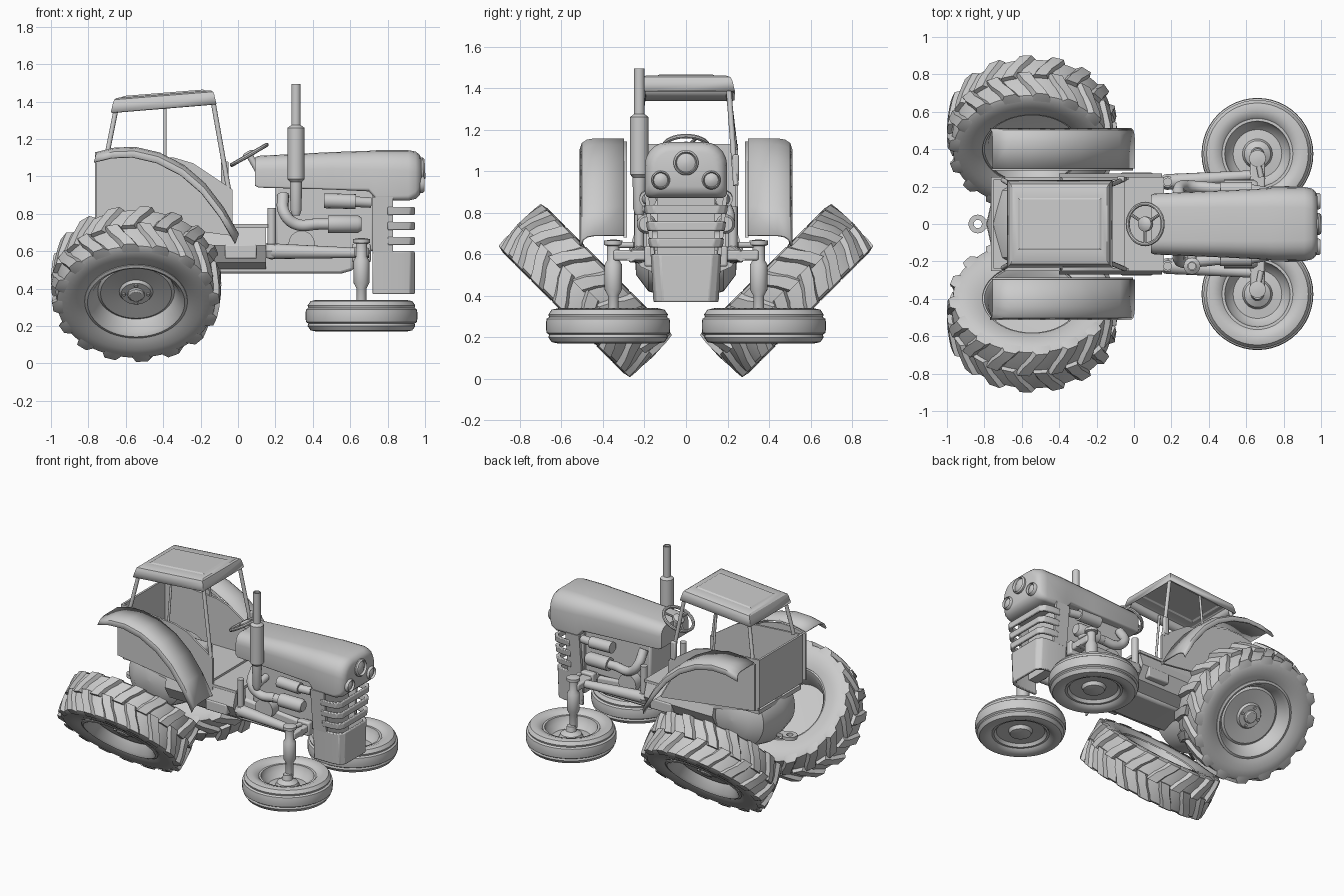
import bpy, bmesh, math
from mathutils import Vector, Matrix

if "Cube" in bpy.data.objects:
    bpy.data.objects.remove(bpy.data.objects["Cube"])

grey = bpy.data.materials.new("plain_grey")
grey.use_nodes = True
grey.diffuse_color = (0.6, 0.6, 0.6, 1)
grey.node_tree.nodes["Principled BSDF"].inputs["Base Color"].default_value = (0.6, 0.6, 0.6, 1)


def finish(name, bm, mirror=False, bevel=0, angle=35):
    bmesh.ops.recalc_face_normals(bm, faces=bm.faces)
    mesh = bpy.data.meshes.new(name)
    bm.to_mesh(mesh)
    bm.free()
    mesh.materials.append(grey)
    ob = bpy.data.objects.new(name, mesh)
    bpy.context.collection.objects.link(ob)
    for o in bpy.context.selected_objects:
        o.select_set(False)
    ob.select_set(True)
    bpy.context.view_layer.objects.active = ob
    bpy.ops.object.shade_smooth_by_angle(angle=math.radians(angle))
    if bevel:
        b = ob.modifiers.new("bevel", 'BEVEL')
        b.width, b.segments = bevel, 2
    if mirror:
        ob.modifiers.new("mirror", 'MIRROR').use_axis = (False, True, False)
    return ob


def skin(bm, rings, closed=True, caps=True):
    """Bridge rings of points that share the same count."""
    vr = [[bm.verts.new(p) for p in r] for r in rings]
    n = len(vr[0])
    for a, b in zip(vr, vr[1:]):
        for i in range(n if closed else n - 1):
            bm.faces.new((a[i], a[(i + 1) % n], b[(i + 1) % n], b[i]))
    if caps:
        bm.faces.new(vr[0])
        bm.faces.new(vr[-1])


def frame(pos, axis):
    return Matrix.Translation(pos) @ Vector(axis).to_track_quat('Z', 'Y').to_matrix().to_4x4()


def lathe(name, profile, pos, axis=(0, 0, 1), mirror=False, segs=32, loop=False):
    """Revolve (radius, height) pairs about an axis."""
    bm = bmesh.new()
    pts = profile + profile[:1] if loop else profile
    skin(bm, [[(max(r, 0.001) * math.cos(t), max(r, 0.001) * math.sin(t), h)
               for t in (math.tau * i / segs for i in range(segs))] for r, h in pts], caps=not loop)
    bmesh.ops.remove_doubles(bm, verts=bm.verts, dist=1e-5)
    bm.transform(frame(pos, axis))
    return finish(name, bm, mirror)


def rod(name, a, b, r, r2=None, mirror=False, segs=16):
    d = Vector(b) - Vector(a)
    return lathe(name, [(r, 0), (r2 or r, d.length)], a, d, mirror, segs)


def box(name, lo, hi, mirror=False, bevel=0.0):
    (x0, y0, z0), (x1, y1, z1) = lo, hi
    bm = bmesh.new()
    skin(bm, [[(x0, y0, z), (x1, y0, z), (x1, y1, z), (x0, y1, z)] for z in (z0, z1)])
    return finish(name, bm, mirror, bevel)


def plate(name, outline, y0, y1, mirror=False, bevel=0.0):
    bm = bmesh.new()
    skin(bm, [[(x, y, z) for x, z in outline] for y in (y0, y1)])
    return finish(name, bm, mirror, bevel)


def rounded(x, hw, zb, zt, rt, rb):
    """Cross-section with rounded corners, facing along x."""
    out = []
    for k, (sy, z, r) in enumerate([(1, zt - rt, rt), (-1, zt - rt, rt), (-1, zb + rb, rb), (1, zb + rb, rb)]):
        for i in range(6):
            t = math.pi / 2 * (k + i / 5)
            out.append((x, sy * (hw - r) + r * math.cos(t), z + r * math.sin(t)))
    return out


def loft(name, sections):
    bm = bmesh.new()
    skin(bm, [rounded(*s) for s in sections])
    return finish(name, bm)


def nose_band(name, z0, z1, w0, w1, x0):
    """Hollow U-shaped band that wraps around the nose."""
    rings = []
    for z, w in ((z0, w0), (z1, w1)):
        side = [(x0, w), (0.87, w), (0.92, w - 0.012), (0.945, w - 0.045)]
        outer = side + [(x, -y) for x, y in reversed(side)]
        rings.append([(x, y, z) for x, y in outer] +
                     [(max(x - 0.02, x0), y * (w - 0.02) / w, z) for x, y in reversed(outer)])
    bm = bmesh.new()
    skin(bm, rings)
    return finish(name, bm, bevel=0.006)


def pipe(name, pts, r, mirror=False):
    cu = bpy.data.curves.new(name, 'CURVE')
    cu.dimensions, cu.bevel_depth, cu.bevel_resolution, cu.use_fill_caps = '3D', r, 3, True
    sp = cu.splines.new('BEZIER')
    sp.bezier_points.add(len(pts) - 1)
    for bp, p in zip(sp.bezier_points, pts):
        bp.co, bp.handle_left_type, bp.handle_right_type = p, 'AUTO', 'AUTO'
    cu.materials.append(grey)
    ob = bpy.data.objects.new(name, cu)
    bpy.context.collection.objects.link(ob)
    if mirror:
        ob.modifiers.new("mirror", 'MIRROR').use_axis = (False, True, False)


# Rear wheels, splayed at 45 degrees
hub, out = Vector((-0.545, 0.485, 0.425)), Vector((0, 1, -1)).normalized()
half = [(0.265, 0.125), (0.3, 0.14), (0.35, 0.148), (0.4, 0.146), (0.422, 0.135), (0.43, 0.06)]
lathe("rear_tyre", half + [(r, -h) for r, h in reversed(half)], hub, out, True, 64, True)
lathe("rear_rim", [(0, 0.075), (0.08, 0.075), (0.09, 0.06), (0.19, 0.07), (0.205, 0.06), (0.24, 0.125),
                   (0.26, 0.14), (0.275, 0.135), (0.275, -0.115), (0.255, -0.12), (0.235, -0.09),
                   (0.205, 0.035), (0.09, 0.04), (0, 0.04)], hub, out, True, 48)
lathe("rear_hub", [(0.045, 0.07), (0.045, 0.088), (0.035, 0.095), (0, 0.095)], hub, out, True, 24)
lugs = bmesh.new()
for i in range(16):
    for side in (-1, 1):
        rings = []
        for h, top, sweep in ((-0.01, 0.456, 0), (0.05, 0.455, 0.07), (0.1, 0.452, 0.16),
                              (0.143, 0.447, 0.22), (0.151, 0.41, 0.23)):
            a = math.tau * (i + 0.25 * side) / 16 + sweep
            low = min(top - 0.015, 0.42)
            rings.append([(r * math.cos(a + d), r * math.sin(a + d), side * h)
                          for r, d in ((low, -0.115), (top, -0.07), (top, 0.07), (low, 0.115))])
        skin(lugs, rings)
lugs.transform(frame(hub, out))
finish("rear_tyre_lugs", lugs, True)
bolts = bmesh.new()
for i in range(4):
    a = math.tau * i / 4
    bmesh.ops.create_cone(bolts, cap_ends=True, segments=8, radius1=0.01, radius2=0.01, depth=0.02,
                          matrix=Matrix.Translation((0.065 * math.cos(a), 0.065 * math.sin(a), 0.075)))
bolts.transform(frame(hub, out))
finish("rear_wheel_bolts", bolts, True)

# Front wheels, lying flat, with their kingpins
fx, fy = 0.66, 0.375
half = [(0.185, 0.055), (0.2, 0.072), (0.24, 0.085), (0.272, 0.078), (0.288, 0.055), (0.284, 0.042),
        (0.296, 0.034), (0.299, 0.015)]
lathe("front_tyre", half + [(r, -h) for r, h in reversed(half)], (fx, fy, 0.255), mirror=True, segs=48, loop=True)
lathe("front_rim", [(0, 0.07), (0.028, 0.07), (0.035, 0.035), (0.07, 0.015), (0.08, -0.01), (0.13, -0.015),
                    (0.165, 0.02), (0.175, 0.06), (0.195, 0.06), (0.195, -0.06), (0.175, -0.06), (0.16, -0.04),
                    (0.08, -0.035), (0.07, -0.06), (0.03, -0.07), (0, -0.07)], (fx, fy, 0.255), mirror=True, segs=40)
lathe("kingpin", [(0.026, 0.3), (0.026, 0.4), (0.042, 0.43), (0.042, 0.55), (0.03, 0.57), (0.03, 0.64),
                  (0.045, 0.645), (0.045, 0.665), (0.015, 0.67)], (fx, 0.35, 0), mirror=True, segs=20)
box("front_axle", (fx - 0.04, -0.35, 0.57), (fx + 0.04, 0.35, 0.62), bevel=0.01)
box("axle_bracket", (fx - 0.05, 0.15, 0.54), (fx + 0.05, 0.2, 0.64), True, 0.01)
rod("steering_drag_link", (0.18, 0.225, 0.6), (0.7, 0.265, 0.59), 0.042, 0.025, True)
rod("drag_link_arm", (0.68, 0.25, 0.645), (0.66, 0.35, 0.645), 0.015, mirror=True)
rod("steering_post", (0.18, 0.225, 0.58), (0.18, 0.225, 0.83), 0.023, mirror=True)
lathe("steering_joint", [(0, -0.045), (0.03, -0.035), (0.043, 0), (0.03, 0.035), (0, 0.045)],
      (0.18, 0.225, 0.6), mirror=True, segs=16)

# Bonnet and hollow nose with wrap-around grille bars
loft("bonnet", [(0.09, 0.155, 0.95, 1.1, 0.06, 0.01), (0.11, 0.163, 0.94, 1.11, 0.075, 0.01),
                (0.5, 0.18, 0.93, 1.13, 0.09, 0.01), (0.7, 0.19, 0.92, 1.137, 0.1, 0.02),
                (0.74, 0.195, 0.875, 1.14, 0.105, 0.02), (0.91, 0.198, 0.87, 1.14, 0.11, 0.03),
                (0.95, 0.19, 0.88, 1.133, 0.11, 0.04), (0.972, 0.172, 0.9, 1.115, 0.1, 0.05),
                (0.98, 0.15, 0.925, 1.095, 0.08, 0.05)])
for z, w in ((0.815, 0.2), (0.735, 0.19), (0.655, 0.18)):
    nose_band("grille_bar", z - 0.022, z + 0.022, w - 0.003, w + 0.003, 0.8)
nose_band("nose_lower", 0.37, 0.6, 0.157, 0.17, 0.72)
cheek = bmesh.new()
skin(cheek, [[(x, w + d, z) for x, d in ((0.72, -0.02), (0.83, -0.02), (0.83, 0), (0.72, 0))]
             for z, w in ((0.59, 0.17), (0.89, 0.2))])
finish("nose_cheek", cheek, True)
loft("radiator", [(0.72, 0.14, 0.45, 0.9, 0.01, 0.01), (0.79, 0.14, 0.45, 0.9, 0.01, 0.01)])
lamp = [(1.0, -0.05), (1.0, 0.015), (0.85, 0.025), (0.75, 0.01), (0.4, 0.02), (0, 0.022)]
lathe("top_headlamp", [(r * 0.06, h) for r, h in lamp], (0.975, 0, 1.04), (1, 0, 0.05))
lathe("side_headlamp", [(r * 0.045, h) for r, h in lamp], (0.972, 0.122, 0.957), (1, 0, 0), True)

# Engine and exhaust
box("engine_block", (0.2, -0.12, 0.6), (0.73, 0.12, 0.95), bevel=0.015)
rod("engine_filter", (0.46, 0.185, 0.87), (0.63, 0.185, 0.865), 0.04, mirror=True)
rod("filter_cap", (0.62, 0.185, 0.865), (0.71, 0.17, 0.86), 0.028, mirror=True)
lathe("starter_motor", [(0.03, 0), (0.03, 0.08), (0.047, 0.08), (0.047, 0.24), (0.035, 0.26)],
      (0.4, 0.19, 0.745), (1, 0, 0), True, 20)
pipe("manifold", [(0.24, 0.14, 0.9), (0.25, 0.2, 0.8), (0.31, 0.2, 0.745), (0.43, 0.19, 0.745)], 0.032, True)
rod("flywheel_cover", (0.34, 0.1, 0.64), (0.34, 0.19, 0.64), 0.07, mirror=True, segs=24)
lathe("exhaust_stack", [(0.02, 0.79), (0.03, 0.82), (0.032, 0.97), (0.045, 0.985), (0.045, 1.26),
                        (0.025, 1.275), (0.025, 1.495), (0.018, 1.495), (0.018, 1.45)], (0.31, -0.225, 0), segs=20)
rod("exhaust_elbow", (0.31, -0.225, 0.82), (0.31, -0.11, 0.84), 0.025)

# Chassis, flared skirts and rear housing
plate("chassis_beam", [(-0.5, 0.5), (-0.1, 0.48), (0.55, 0.48), (0.62, 0.5), (0.62, 0.6), (0.1, 0.65), (-0.5, 0.65)],
      -0.14, 0.14, bevel=0.015)
skirt = bmesh.new()
skin(skirt, [[(x, y, z) for y, z in ((0.13, 0.745), (0.235, 0.745), (0.27, 0.63), (0.22, 0.54), (0.13, 0.5))]
             for x in (-0.4, 0.15)])
finish("side_skirt", skirt, True)
box("tool_box", (-0.07, 0.2, 0.56), (0.1, 0.275, 0.635), True, 0.008)
box("foot_plate", (-0.1, -0.25, 0.725), (0.16, 0.25, 0.745))
lathe("rear_housing", [(0, -0.25), (0.13, -0.24), (0.21, -0.18), (0.25, 0), (0.21, 0.18), (0.13, 0.24), (0, 0.25)],
      (-0.54, 0, 0.63), (0, 1, 0))
box("hitch_bar", (-0.81, -0.025, 0.49), (-0.6, 0.025, 0.515))
lathe("hitch_ring", [(0.05, 0), (0.05, 0.025), (0.022, 0.025), (0.022, 0)], (-0.835, 0, 0.49), segs=20, loop=True)

# Fenders with a rolled outer edge
arc = [(-0.755, 1.125), (-0.66, 1.148), (-0.55, 1.152), (-0.42, 1.122), (-0.29, 1.055), (-0.18, 0.96),
       (-0.08, 0.83), (0.0, 0.69)]
strip = bmesh.new()
skin(strip, [[(x - 0.3 * d, y, z - d) for x, z in arc] for y, d in
             ((0.298, 0), (0.44, 0), (0.475, 0.006), (0.497, 0.02), (0.507, 0.05))], closed=False, caps=False)
ob = finish("fender_strip", strip, True)
ob.modifiers.new("thickness", 'SOLIDIFY').thickness = 0.012
ob.modifiers["thickness"].offset = 0
plate("fender_panel", [(x - 0.005, z - 0.01) for x, z in arc] + [(-0.09, 0.69), (-0.76, 0.78)], 0.285, 0.3, True)

# Cab walls, interior and roof
plate("cab_side", [(-0.755, 0.76), (-0.755, 1.13), (-0.34, 1.1), (-0.24, 1.07), (-0.03, 0.93), (-0.03, 0.68),
                   (-0.4, 0.68)], 0.235, 0.25, True)
box("cab_back", (-0.765, -0.25, 0.78), (-0.75, 0.25, 1.13))
box("cab_floor", (-0.755, -0.24, 0.73), (-0.05, 0.24, 0.76))
box("mirror_box", (-0.09, 0.225, 0.95), (-0.05, 0.255, 1.08), bevel=0.008)
box("seat_base", (-0.5, -0.12, 0.75), (-0.28, 0.12, 0.84), bevel=0.02)
rod("rear_post", (-0.7, 0.235, 1.12), (-0.65, 0.205, 1.37), 0.013, mirror=True)
rod("middle_post", (-0.39, 0.24, 1.1), (-0.39, 0.205, 1.41), 0.008, mirror=True)
rod("front_post", (-0.05, 0.24, 0.93), (-0.135, 0.205, 1.41), 0.013, mirror=True)
roof = bmesh.new()
rings = []
for d, e, z in ((0, 0, -0.07), (0.012, 0.012, -0.02), (0.018, 0.02, -0.004), (0.03, 0.04, 0.004),
                (0.06, 0.095, 0.006), (0.07, 0.105, 0.012)):
    rings.append([(x, y, 1.435 + z + 0.08 * (x + 0.4)) for x, y in
                  ((-0.68 + d, -0.235 + e), (-0.115 - d, -0.235 + e),
                   (-0.115 - d, 0.235 - e), (-0.68 + d, 0.235 - e))])
skin(roof, rings, caps=False)
roof.faces.new([v for v in roof.verts][-4:])
ob = finish("roof", roof, angle=25)
ob.modifiers.new("thickness", 'SOLIDIFY').thickness = 0.012

# Steering wheel
mid, up = Vector((0.06, 0, 1.115)), Vector((-0.5, 0, 0.87))
lathe("steering_wheel", [(0.108 + 0.011 * math.cos(t), 0.011 * math.sin(t)) for t in
                         (math.tau * i / 8 for i in range(8))], mid, up, segs=32, loop=True)
rod("steering_column", mid + up * 0.01, mid - up * 0.18, 0.018)
for k in range(3):
    a = math.tau * k / 3
    rod("wheel_spoke", mid, frame(mid, up) @ Vector((0.105 * math.cos(a), 0.105 * math.sin(a), 0)), 0.008, segs=8)
lathe("wheel_boss", [(0.04, -0.012), (0.04, 0.008), (0.02, 0.02), (0, 0.02)], mid, up, segs=20)
